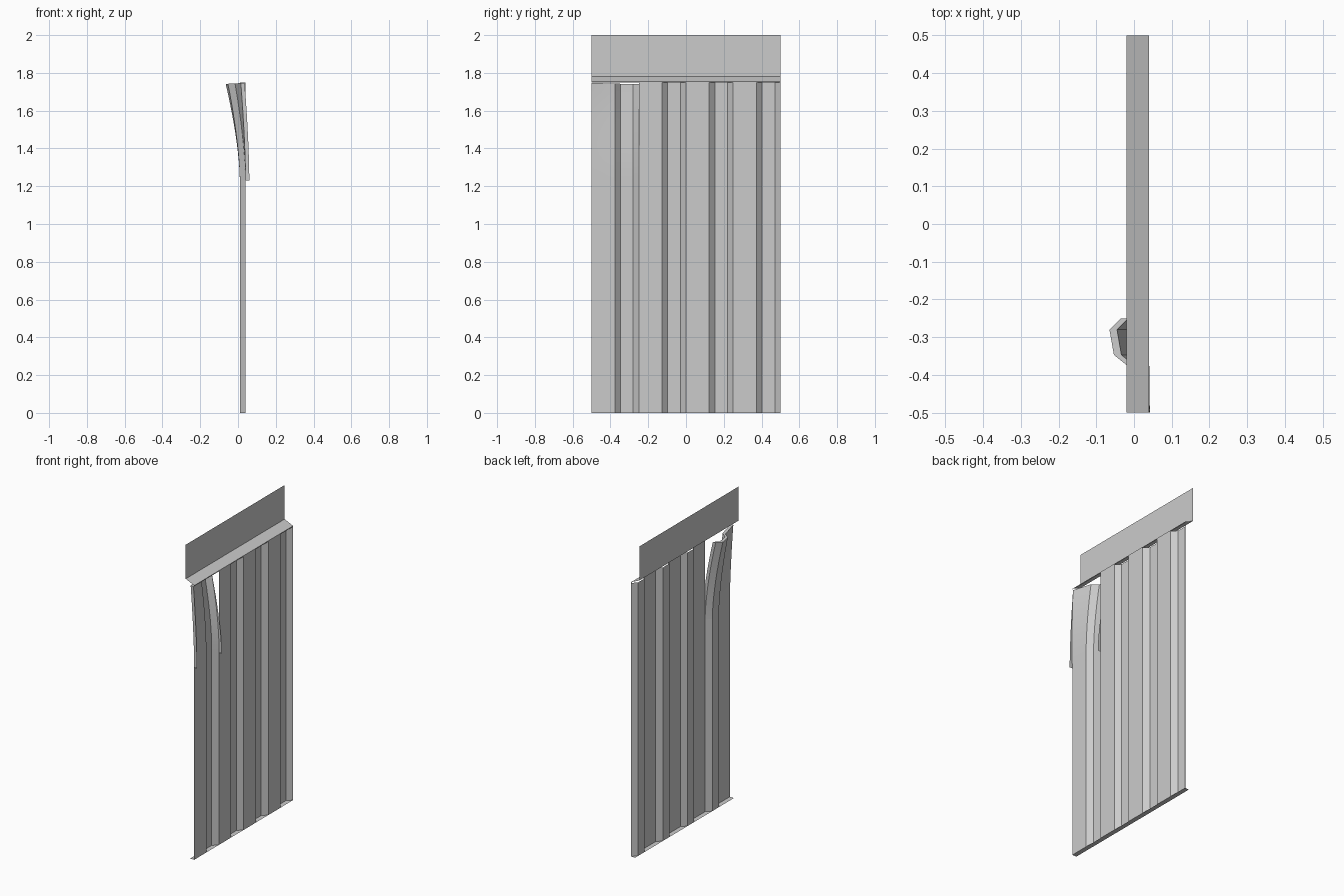
import bpy, bmesh, math

cube = bpy.data.objects.get("Cube")
if cube:
    bpy.data.objects.remove(cube)

metal = bpy.data.materials.new("grey sheet metal")
metal.use_nodes = True
GREY = (0.6, 0.6, 0.6, 1)
metal.diffuse_color = GREY
metal.node_tree.nodes["Principled BSDF"].inputs["Base Color"].default_value = GREY

BACK, FACE = 0.01, 0.04      # depth of the recessed and the raised flats
TOP, TEAR = 1.75, 1.23       # sheet top and the height where the tear begins


def finish(name, bm, smooth=False):
    mesh = bpy.data.meshes.new(name)
    bm.to_mesh(mesh)
    bm.free()
    obj = bpy.data.objects.new(name, mesh)
    bpy.context.collection.objects.link(obj)
    mesh.materials.append(metal)
    if smooth:
        bpy.ops.object.select_all(action='DESELECT')
        obj.select_set(True)
        bpy.context.view_layer.objects.active = obj
        bpy.ops.object.shade_smooth_by_angle(angle=math.radians(30))
    return obj


def skin(bm, rows):
    """Join successive rows of points with quads and return the vertex grid."""
    grid = [[bm.verts.new(p) for p in row] for row in rows]
    for a, b in zip(grid, grid[1:]):
        for i in range(len(a) - 1):
            bm.faces.new((a[i], a[i + 1], b[i + 1], b[i]))
    return grid


def ribs(first, count):
    """Trapezoid corrugation as (depth, y) points, starting at rib 'first'."""
    points = [(FACE, -0.5 + 0.25 * first)]
    for k in range(first, first + count):
        y = -0.5 + 0.25 * k
        points += [(FACE, y + 0.123), (BACK, y + 0.153),
                   (BACK, y + 0.22), (FACE, y + 0.25)]
    return points


# Corrugated sheet: low under the torn strip, full height elsewhere
for name, first, count, height in (("torn_sheet_base", 0, 1, TEAR),
                                   ("corrugated_sheet", 1, 3, TOP)):
    bm = bmesh.new()
    skin(bm, [[(x, y, z) for x, y in ribs(first, count)] for z in (0, height)])
    finish(name, bm)

# Flat strip under the sheet
bm = bmesh.new()
skin(bm, [[(x, y, 0) for x in (BACK, FACE)] for y in (-0.5, 0.5)])
finish("bottom_strip", bm)

# Folded flashing along the top
bm = bmesh.new()
flashing = [(FACE, TOP), (FACE, 1.755), (-0.02, 1.782), (-0.02, 2)]
skin(bm, [[(x, y, z) for y in (-0.5, 0.5)] for x, z in flashing])
finish("top_flashing", bm)

# Torn strip: bends backwards, more at its inner edge, and thickens upwards
THICK, STEPS = 0.02, 10


def bend(x, y, t, offset):
    across = min(1, (y + 0.5) / 0.2)
    lean = (0.025 + 0.05 * across) * t ** 1.6
    return (x - lean + offset, y, TEAR + (TOP - 0.003 - TEAR) * t - 0.006 * across * t)


profile = [ribs(0, 1)[0], (FACE, -0.44)] + ribs(0, 1)[1:]
levels = [i / STEPS for i in range(STEPS + 1)]
bm = bmesh.new()
back = skin(bm, [[bend(x, y, t, 0) for x, y in profile] for t in levels])
front = skin(bm, [[bend(x, y, t, THICK * t) for x, y in profile] for t in levels])
for i in range(len(profile) - 1):
    bm.faces.new((back[-1][i], back[-1][i + 1], front[-1][i + 1], front[-1][i]))
bmesh.ops.remove_doubles(bm, verts=bm.verts, dist=0.0001)
bmesh.ops.recalc_face_normals(bm, faces=bm.faces)
finish("torn_strip", bm, True)

# Turned-up lips on both edges of the torn strip
for name, y in (("outer_torn_lip", -0.5), ("inner_torn_lip", -0.25)):
    bm = bmesh.new()
    skin(bm, [[bend(FACE, y, t, o) for o in (0, THICK)] for t in levels])
    finish(name, bm, True)
